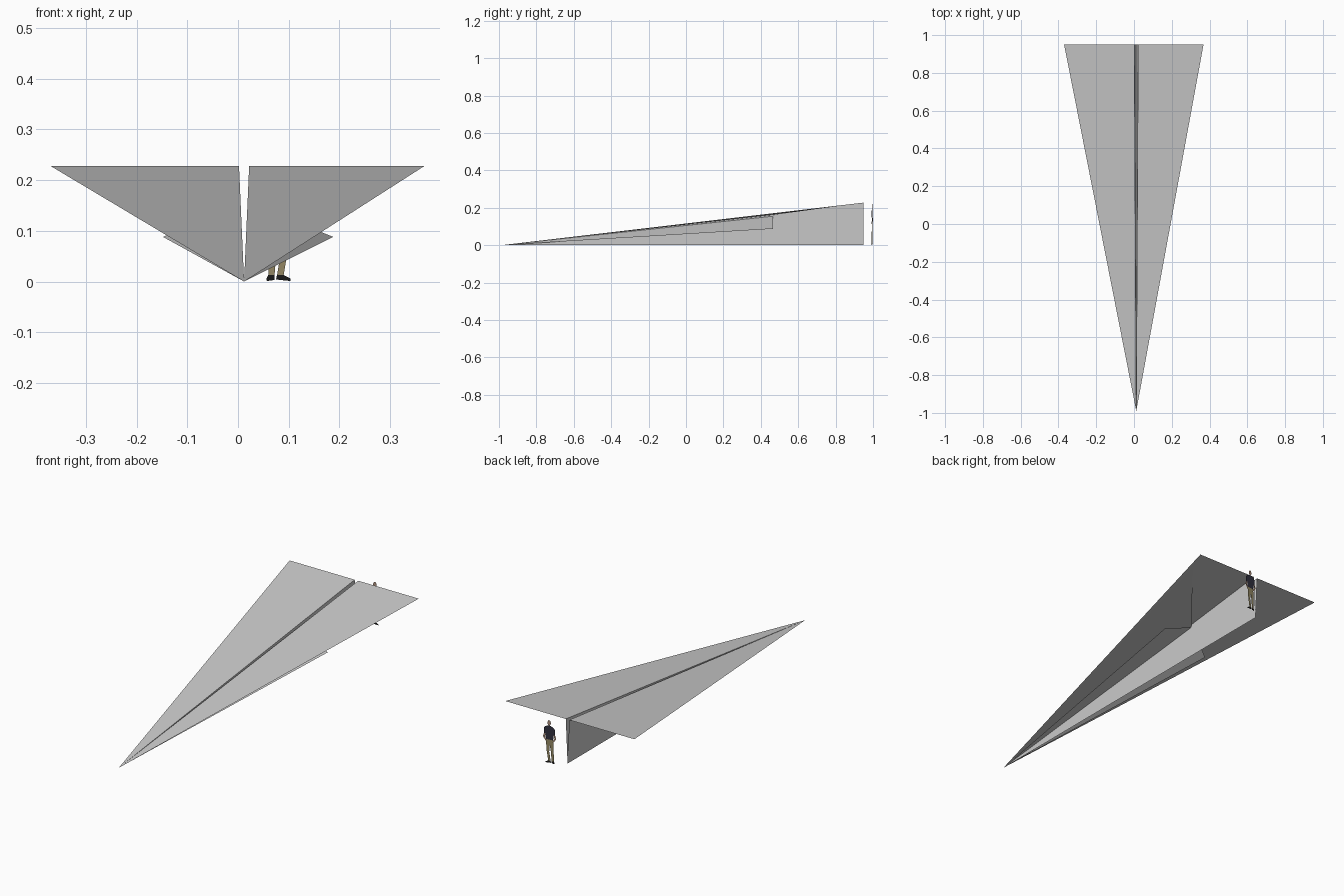
import bpy, bmesh, math

NOSE = (0.012, -0.99, 0.0)
TAIL_Y = 0.95
CX = 0.012


def sheet(name, faces, mat=None):
    """Thin paper object made from a few flat polygons."""
    bm = bmesh.new()
    for pts in faces:
        bm.faces.new([bm.verts.new(p) for p in pts])
    bmesh.ops.remove_doubles(bm, verts=bm.verts, dist=1e-5)
    bm.normal_update()
    me = bpy.data.meshes.new(name)
    bm.to_mesh(me)
    bm.free()
    ob = bpy.data.objects.new(name, me)
    bpy.context.collection.objects.link(ob)
    if mat:
        me.materials.append(mat)
    return ob


def colour(name, rgb):
    m = bpy.data.materials.new(name)
    m.diffuse_color = (*rgb, 1)
    return m


# Folded paper glider: each side has a keel wall, wing, under-layer and loose flap
for side, s, tip, flap in (("right", 1, 0.368, (0.188, 0.465, 0.088)),
                           ("left", -1, -0.370, (-0.148, 0.37, 0.088))):
    inner = (CX + s * 0.010, TAIL_Y, 0.228)
    keel = (CX, TAIL_Y, 0.0)
    sheet(side + "_keel_wall", [[NOSE, keel, inner]])
    sheet(side + "_wing", [[NOSE, inner, (tip, TAIL_Y, 0.228)]])
    sheet(side + "_wing_under_layer",
          [[NOSE, (CX + s * 0.008, 0.465, 0.162), (CX + s * 0.32, 0.85, 0.2145)]])
    sheet(side + "_loose_flap",
          [[NOSE, (CX + s * 0.008, 0.465, 0.155), flap]])

# Flat standing figure behind the tail
skin = colour("skin", (0.45, 0.30, 0.22))
shirt = colour("shirt", (0.03, 0.03, 0.05))
cloth = colour("trousers", (0.30, 0.25, 0.13))
black = colour("shoes", (0.01, 0.01, 0.01))


def cutout(name, shapes, mat):
    sheet(name, [[(x, 0.995 + (x - 0.08) * 0.1, z) for x, z in shape]
                 for shape in shapes], mat)


def disc(x, z, rx, rz, n=10):
    return [(x + rx * math.cos(2 * math.pi * i / n),
             z + rz * math.sin(2 * math.pi * i / n)) for i in range(n)]


cutout("figure_shoes", [
    [(0.057, 0.001), (0.072, 0.003), (0.072, 0.013), (0.060, 0.013), (0.056, 0.006)],
    [(0.075, 0.004), (0.104, 0.001), (0.104, 0.006), (0.090, 0.013), (0.077, 0.013)]], black)
cutout("figure_trousers", [
    [(0.060, 0.012), (0.072, 0.012), (0.076, 0.060), (0.082, 0.093), (0.085, 0.060),
     (0.077, 0.012), (0.090, 0.012), (0.098, 0.060), (0.103, 0.122), (0.064, 0.122),
     (0.061, 0.070)]], cloth)
cutout("figure_shirt", [
    [(0.064, 0.120), (0.103, 0.120), (0.104, 0.150), (0.113, 0.150), (0.113, 0.178),
     (0.106, 0.187), (0.091, 0.194), (0.079, 0.194), (0.062, 0.187), (0.055, 0.178),
     (0.053, 0.150), (0.062, 0.150)]], shirt)
cutout("figure_head_and_arms", [
    disc(0.085, 0.208, 0.009, 0.014),
    [(0.104, 0.150), (0.113, 0.150), (0.118, 0.133), (0.104, 0.112), (0.099, 0.117), (0.108, 0.134)],
    [(0.053, 0.150), (0.062, 0.150), (0.057, 0.134), (0.066, 0.117), (0.061, 0.112), (0.047, 0.133)]],
    skin)
